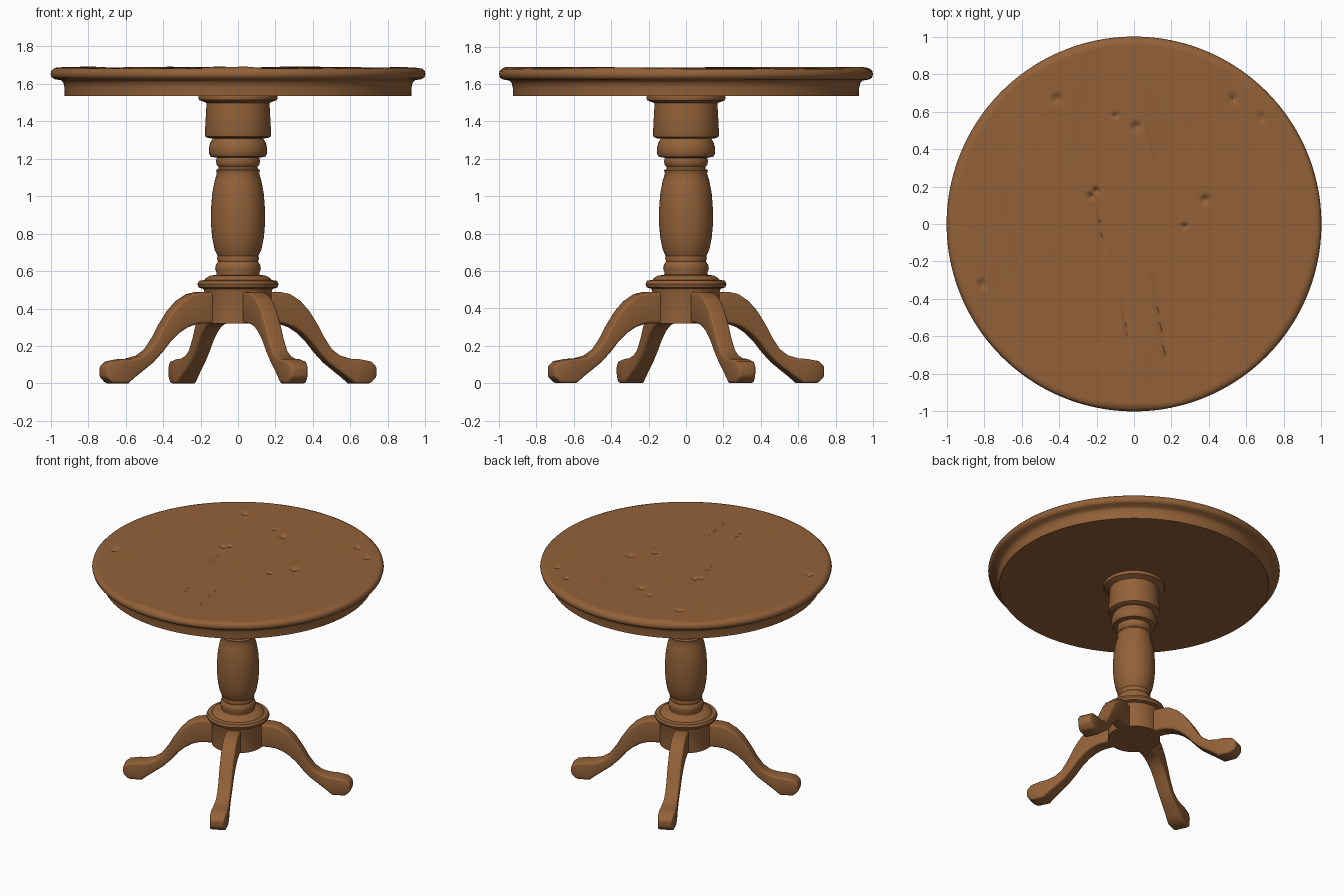
import bpy, bmesh, math
from mathutils import Vector, noise

cube = bpy.data.objects.get("Cube")
if cube:
    bpy.data.objects.remove(cube, do_unlink=True)

wood = bpy.data.materials.new("warm brown wood")
wood.use_nodes = True
COLOUR = (0.29, 0.12, 0.04, 1)
wood.diffuse_color = COLOUR
shader = next(n for n in wood.node_tree.nodes if n.type == 'BSDF_PRINCIPLED')
shader.inputs["Base Color"].default_value = COLOUR
shader.inputs["Roughness"].default_value = 0.7


def finish(bm, name, angle=40, bevel=0):
    bmesh.ops.recalc_face_normals(bm, faces=bm.faces)
    mesh = bpy.data.meshes.new(name)
    bm.to_mesh(mesh)
    bm.free()
    obj = bpy.data.objects.new(name, mesh)
    bpy.context.collection.objects.link(obj)
    mesh.materials.append(wood)
    bpy.ops.object.select_all(action='DESELECT')
    obj.select_set(True)
    bpy.context.view_layer.objects.active = obj
    if bevel:
        mod = obj.modifiers.new("soft edges", 'BEVEL')
        mod.width, mod.segments, mod.limit_method = bevel, 3, 'ANGLE'
        mod.angle_limit = math.radians(40)
        bpy.ops.object.modifier_apply(modifier=mod.name)
    bpy.ops.object.shade_smooth_by_angle(angle=math.radians(angle))
    return obj


def lathe(profile, segments):
    """Turn a (radius, height) profile that starts and ends on the axis."""
    bm = bmesh.new()
    rings = []
    for r, z in profile:
        count = segments if r > 0 else 1
        rings.append([bm.verts.new((r * math.cos(math.tau * i / count),
                                    r * math.sin(math.tau * i / count), z))
                      for i in range(count)])
    for a, b in zip(rings, rings[1:]):
        for i in range(segments):
            j = (i + 1) % segments
            loop = [a[i % len(a)], a[j % len(a)], b[j % len(b)], b[i % len(b)]]
            bm.faces.new(list(dict.fromkeys(loop)))
    return bm


# Table top: moulded rim and apron, with a finely divided worn surface
RINGS, TOP = 85, 1.685
surface = [(0.965 * i / RINGS, TOP) for i in range(RINGS + 1)]
rim = [(0.985, 1.68), (0.996, 1.668), (1, 1.652), (0.995, 1.634), (0.98, 1.624),
       (0.945, 1.618), (0.932, 1.605), (0.926, 1.58), (0.925, 1.535), (0, 1.535)]
bm = lathe(surface + rim, 320)

# Knot holes (x, y, radius) and grain cracks (start, end)
knots = [(-0.23, 0.15, 0.016), (-0.2, 0.18, 0.014), (0.38, 0.13, 0.02),
         (0.27, -0.01, 0.012), (0.01, 0.52, 0.02), (0.53, 0.67, 0.016),
         (0.68, 0.57, 0.014), (-0.81, -0.32, 0.018), (-0.41, 0.67, 0.02),
         (-0.1, 0.58, 0.012)]
cracks = [((0.1, -0.27), (0.2, -0.92)), ((0.06, 0.58), (0.13, 0.3)),
          ((-0.19, 0.1), (-0.16, -0.15)), ((0.27, 0.6), (0.33, 0.4)),
          ((-0.06, -0.4), (-0.02, -0.7))]
cracks = [(Vector(a), Vector(b)) for a, b in cracks]
for v in bm.verts:
    if v.co.z < TOP - 0.002:
        continue
    p = Vector((v.co.x, v.co.y))
    # Broad waves stretched along the grain
    lift = 0.008 * noise.noise(Vector((p.x * 4 + p.y, p.y * 1.3, 0.4)))
    lift += 0.003 * noise.noise(Vector((p.x * 11 + 2 * p.y, p.y * 2, 3.7)))
    for x, y, r in knots:
        d = (p - Vector((x, y))).length / r
        if d < 3:
            lift -= 0.022 * math.exp(-d * d)
    for a, b in cracks:
        t = max(0, min(1, (p - a).dot(b - a) / (b - a).length_squared))
        d = (p - a.lerp(b, t)).length / 0.009
        if d < 3:
            lift -= 0.009 * math.sin(math.pi * (0.1 + 0.8 * t)) * math.exp(-d * d)
    v.co.z += lift
finish(bm, "table_top", 50)

# Turned pedestal, from the collar under the top down to the leg hub
column = [(0, 1.54), (0.208, 1.54), (0.212, 1.525), (0.207, 1.512), (0.188, 1.505),
          (0.168, 1.497), (0.171, 1.44), (0.177, 1.33), (0.174, 1.317), (0.16, 1.31),
          (0.135, 1.307), (0.148, 1.285), (0.155, 1.26), (0.154, 1.225), (0.145, 1.21),
          (0.113, 1.205), (0.117, 1.187), (0.115, 1.168), (0.103, 1.155), (0.106, 1.145),
          (0.117, 1.138), (0.115, 1.128), (0.113, 1.12), (0.125, 1.08), (0.138, 1.01),
          (0.144, 0.93), (0.144, 0.85), (0.138, 0.78), (0.125, 0.715), (0.108, 0.68),
          (0.112, 0.67), (0.107, 0.65), (0.118, 0.635), (0.122, 0.61), (0.114, 0.59),
          (0.115, 0.58), (0.15, 0.575), (0.172, 0.562), (0.18, 0.552), (0.208, 0.548),
          (0.216, 0.53), (0.21, 0.512), (0.185, 0.505), (0.18, 0.49), (0.18, 0.32), (0, 0.32)]
finish(lathe(column, 64), "pedestal")

# Legs: stations of top (r, z), bottom (r, z) and half width, swept outward
stations = [(0.1, 0.487, 0.1, 0.32, 0.05), (0.24, 0.487, 0.22, 0.32, 0.05),
            (0.29, 0.477, 0.265, 0.315, 0.05), (0.35, 0.44, 0.31, 0.3, 0.05),
            (0.4, 0.388, 0.36, 0.27, 0.049), (0.45, 0.315, 0.41, 0.225, 0.048),
            (0.49, 0.245, 0.46, 0.165, 0.047), (0.535, 0.183, 0.515, 0.11, 0.047),
            (0.585, 0.148, 0.57, 0.07, 0.05), (0.645, 0.132, 0.62, 0.035, 0.055),
            (0.69, 0.13, 0.665, 0, 0.058), (0.76, 0.118, 0.755, 0, 0.056),
            (0.795, 0.09, 0.795, 0.035, 0.048)]


def leg(name, angle):
    bm = bmesh.new()
    out = Vector((math.cos(angle), math.sin(angle), 0))
    side = Vector((-out.y, out.x, 0))
    up = Vector((0, 0, 1))
    loops = [[bm.verts.new(out * r + up * z + side * s)
              for r, z, s in ((rt, zt, w), (rt, zt, -w), (rb, zb, -w), (rb, zb, w))]
             for rt, zt, rb, zb, w in stations]
    for a, b in zip(loops, loops[1:]):
        for i in range(4):
            j = (i + 1) % 4
            bm.faces.new((a[i], a[j], b[j], b[i]))
    bm.faces.new(loops[0])
    bm.faces.new(loops[-1])
    finish(bm, name, 45, 0.014)


names = ["left_leg", "back_leg", "right_leg", "front_leg"]
for i, name in enumerate(names):
    leg(name, math.radians(24.5 + 90 * i))
